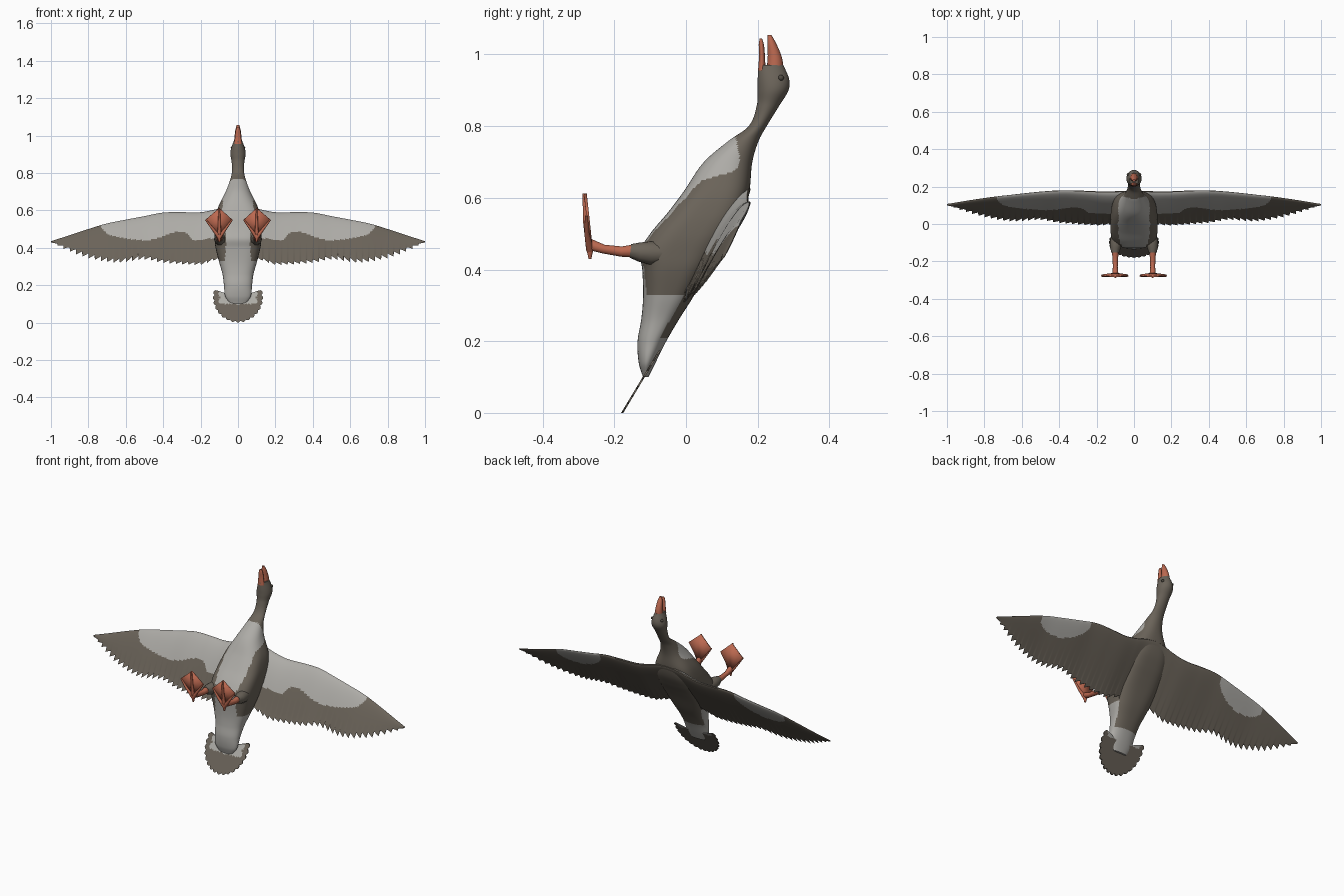
import bpy
import bmesh
from math import sin, cos, pi, radians, sqrt, copysign

default_cube = bpy.data.objects.get("Cube")
if default_cube:
    bpy.data.objects.remove(default_cube, do_unlink=True)


def material(name, red, green, blue):
    mat = bpy.data.materials.new(name)
    mat.use_nodes = True
    mat.diffuse_color = (red, green, blue, 1)
    shader = mat.node_tree.nodes["Principled BSDF"]
    shader.inputs["Base Color"].default_value = (red, green, blue, 1)
    shader.inputs["Roughness"].default_value = 0.8
    return mat


BROWN = material("brown plumage", 0.145, 0.125, 0.10)
PALE = material("pale plumage", 0.42, 0.41, 0.385)
ORANGE = material("orange skin", 0.5, 0.14, 0.08)
DARK = material("dark eye", 0.08, 0.07, 0.055)


def lookup(table, key, column=1):
    """Smooth interpolation of one column of a table sorted by its first column."""
    last = len(table) - 1
    i = 0
    while i < last - 1 and key > table[i + 1][0]:
        i += 1

    def slope(k):
        a, b = table[max(k - 1, 0)], table[min(k + 1, last)]
        return (b[column] - a[column]) / (b[0] - a[0])

    span = table[i + 1][0] - table[i][0]
    t = min(max((key - table[i][0]) / span, 0), 1)
    blend = t * t * (3 - 2 * t)
    value = table[i][column] * (1 - blend) + table[i + 1][column] * blend
    return value + span * t * (1 - t) * (slope(i) * (1 - t) - slope(i + 1) * t)


def smooth(obj):
    bpy.ops.object.select_all(action='DESELECT')
    obj.select_set(True)
    bpy.context.view_layer.objects.active = obj
    bpy.ops.object.shade_smooth_by_angle(angle=radians(40))


def build(name, verts, faces, mats, pick=None):
    mesh = bpy.data.meshes.new(name)
    mesh.from_pydata(verts, [], faces)
    bm = bmesh.new()
    bm.from_mesh(mesh)
    bmesh.ops.recalc_face_normals(bm, faces=bm.faces)
    bm.to_mesh(mesh)
    bm.free()
    for mat in mats:
        mesh.materials.append(mat)
    if pick:
        for face in mesh.polygons:
            face.material_index = int(pick(face.center, face.normal))
    obj = bpy.data.objects.new(name, mesh)
    bpy.context.collection.objects.link(obj)
    smooth(obj)
    return obj


def loft(name, rings, mats, pick=None):
    n = len(rings[0])
    verts = [p for ring in rings for p in ring]
    faces = [(r * n + k, r * n + (k + 1) % n, (r + 1) * n + (k + 1) % n, (r + 1) * n + k)
             for r in range(len(rings) - 1) for k in range(n)]
    faces += [tuple(range(n)), tuple(range(len(verts) - n, len(verts)))]
    return build(name, verts, faces, mats, pick)


def oval_loft(name, table, steps, sides, mats, pick=None, roundness=((0, 1), (2, 1))):
    """Level slices; table columns: height, front y, back y, half width."""
    rings = []
    for s in range(steps + 1):
        z = table[0][0] + (table[-1][0] - table[0][0]) * s / steps
        front, back, half = (lookup(table, z, c) for c in (1, 2, 3))
        power = lookup(roundness, z)

        def bulge(v):
            return copysign(abs(v) ** power, v)

        rings.append([(half * bulge(sin(2 * pi * k / sides)),
                       (front + back) / 2 + (back - front) / 2 * bulge(cos(2 * pi * k / sides)), z)
                      for k in range(sides)])
    return loft(name, rings, mats, pick)


def tube(name, points, radii, mat):
    curve = bpy.data.curves.new(name, 'CURVE')
    curve.dimensions = '3D'
    curve.bevel_depth = 1
    curve.bevel_resolution = 3
    curve.use_fill_caps = True
    spline = curve.splines.new('POLY')
    spline.points.add(len(points) - 1)
    for point, co, radius in zip(spline.points, points, radii):
        point.co = (*co, 1)
        point.radius = radius
    curve.materials.append(mat)
    obj = bpy.data.objects.new(name, curve)
    bpy.context.collection.objects.link(obj)
    bpy.ops.object.select_all(action='DESELECT')
    obj.select_set(True)
    bpy.context.view_layer.objects.active = obj
    bpy.ops.object.convert(target='MESH')
    smooth(obj)


# Body, neck and head in one skin, boxy at the flanks, with a pale belly and rump
BODY = [(.1, -.12, -.105, .04), (.14, -.132, -.085, .068), (.2, -.135, -.055, .075),
        (.26, -.125, -.02, .083), (.32, -.12, .018, .1), (.4, -.122, .064, .12),
        (.45, -.128, .095, .125), (.5, -.1, .127, .126), (.56, -.05, .16, .12),
        (.62, -.005, .177, .105), (.7, .05, .185, .066), (.76, .12, .203, .043),
        (.8, .175, .225, .033), (.86, .198, .262, .034), (.9, .2, .286, .041),
        (.93, .2, .288, .037), (.97, .202, .272, .023)]
BOXINESS = [(.1, 1), (.2, .9), (.32, .75), (.45, .62), (.58, .65), (.68, .85), (.77, 1), (1, 1)]
BELLY_EDGE = [(.33, -.1), (.4, -.095), (.5, -.08), (.57, -.03), (.6, 0), (.65, .05), (.68, .14), (.77, .14)]
BELLY_WIDTH = [(.33, .07), (.45, .065), (.52, .08), (.6, .095), (.68, .11), (.77, .11)]


def body_colour(c, n):
    if c.z > .77:
        return False
    if c.z < .33:
        return c.z < .21 or n.y < .55
    return c.y < lookup(BELLY_EDGE, c.z) and abs(c.x) < lookup(BELLY_WIDTH, c.z)


oval_loft("body", BODY, 160, 72, [BROWN, PALE], body_colour, BOXINESS)

# Parted bill
oval_loft("upper_bill", [(.955, .224, .272, .022), (.99, .228, .268, .019),
                         (1.03, .227, .252, .014), (1.055, .228, .238, .007)], 12, 20, [ORANGE])
oval_loft("lower_bill", [(.955, .201, .222, .02), (1, .204, .22, .016),
                         (1.03, .203, .217, .012), (1.045, .206, .212, .006)], 10, 20, [ORANGE])

# Tail fan with rounded feather tips
FEATHERS, BANDS = 17, 10
fan = []
for f in range(FEATHERS * 4 + 1):
    angle = radians(-108 + 216 * f / (FEATHERS * 4))
    reach = .135 * (.93 + .07 * sin(pi * (f % 4) / 4))
    strip = []
    for b in range(1, BANDS + 1):
        r = reach * b / BANDS
        strip.append((r * sin(angle), .135 - r * cos(angle)))
    fan.append([(x, -.181 + .6 * z, z) for x, z in strip]
               + [(x, -.175 + .6 * z, z) for x, z in reversed(strip)])


def tail_colour(c, n):
    if n.y < 0:
        return c.z > .1 and abs(c.x) < .1
    return c.z > .15 and abs(c.x) < .11


loft("tail_fan", fan, [BROWN, PALE], tail_colour)

# Wings: thin aerofoil slices meeting across the back, sawtooth trailing edge
LEAD = [(0, .63), (.06, .622), (.12, .605), (.2, .59), (.3, .59), (.4, .588), (.5, .569),
        (.6, .55), (.7, .53), (.8, .5), (.9, .467), (1, .435)]
LEAD_Y = [(0, .175), (.15, .17), (.4, .177), (.7, .15), (.85, .13), (1, .105)]
TRAIL = [(0, .35), (.13, .33), (.2, .308), (.4, .318), (.5, .335), (.65, .318),
         (.8, .342), (.9, .378), (1, .43)]
LINING = [(0, .45), (.15, .45), (.24, .44), (.28, .48), (.35, .48), (.43, .45),
          (.5, .44), (.6, .45), (.7, .475), (.73, .51)]
CHORD = 34


def wing_slice(side, x, tooth):
    lead, trail = lookup(LEAD, x), lookup(TRAIL, x)
    depth = min(.012 + .02 * x, (lead - trail) * .4) * tooth
    thick = .05 * (1 - x) + .008

    def point(t, direction):
        z = lead + (trail - lead) * t + depth * t ** 6
        h = thick * 1.6 * sqrt(t) * (1 - t) ** 1.5 + .0015
        if direction > 0:
            h *= .6 - .25 * t
        return (side * x, lookup(LEAD_Y, x) - .636 * (lead - z) + direction * h, z)

    steps = [(k / CHORD) ** 1.2 for k in range(CHORD + 1)]
    return [point(t, 1) for t in steps] + [point(t, -1) for t in reversed(steps)]


def wing_colour(c, n):
    x = abs(c.x)
    if x > .73:
        return False
    if n.y < 0:
        return c.z > lookup(LINING, x)
    # rounded patch on the upper side
    return x > .43 and c.z > lookup(LEAD, x) - .09 * sqrt(1 - ((x - .58) / .16) ** 2)


QUILLS = 30
for side, label in ((1, "left"), (-1, "right")):
    slices = []
    for q in range(QUILLS):
        for part in (0, .2, .4, .6, .8, .96):
            slices.append(wing_slice(side, (q + part) / QUILLS, 1 - part))
    slices.append(wing_slice(side, 1, 0))
    loft(label + "_wing", slices, [BROWN, PALE], wing_colour)

    # Legs: feathered thigh, bare shank, three toes, hind toe and web
    hip = side * .1
    tube(label + "_thigh", [(side * .09, -.06, .445), (side * .095, -.1, .446),
                            (hip, -.13, .449), (hip, -.155, .452)],
         [.03, .034, .028, .02], BROWN)
    tube(label + "_shank", [(hip, -.14, .452), (hip, -.18, .45), (hip, -.23, .457),
                            (hip, -.26, .467), (hip, -.275, .48)],
         [.02, .015, .013, .016, .01], ORANGE)
    heel = (hip, -.268, .455)
    tips = [(side * .031, -.278, .55), (hip, -.285, .612), (side * .173, -.278, .55)]
    for finger, tip in zip(("inner", "middle", "outer"), tips):
        knuckle = [(a + b) / 2 for a, b in zip(heel, tip)]
        knuckle[1] -= .004
        tube(label + "_" + finger + "_toe", [heel, knuckle, tip], [.011, .007, .004], ORANGE)
    tube(label + "_hind_toe", [heel, (hip, -.268, .43)], [.01, .004], ORANGE)
    notches = [[(a + b) / 2 for a, b in zip(tips[k], tips[k + 1])] for k in (0, 1)]
    web = build(label + "_web", [heel, tips[0], notches[0], tips[1], notches[1], tips[2]],
                [(0, 1, 2), (0, 2, 3), (0, 3, 4), (0, 4, 5)], [ORANGE])
    web.modifiers.new("thickness", 'SOLIDIFY').thickness = .008

    # Eye
    bpy.ops.mesh.primitive_uv_sphere_add(segments=16, ring_count=10, radius=.008,
                                         location=(side * .031, .265, .935))
    eye = bpy.context.object
    eye.name = label + "_eye"
    eye.data.materials.append(DARK)
    smooth(eye)
